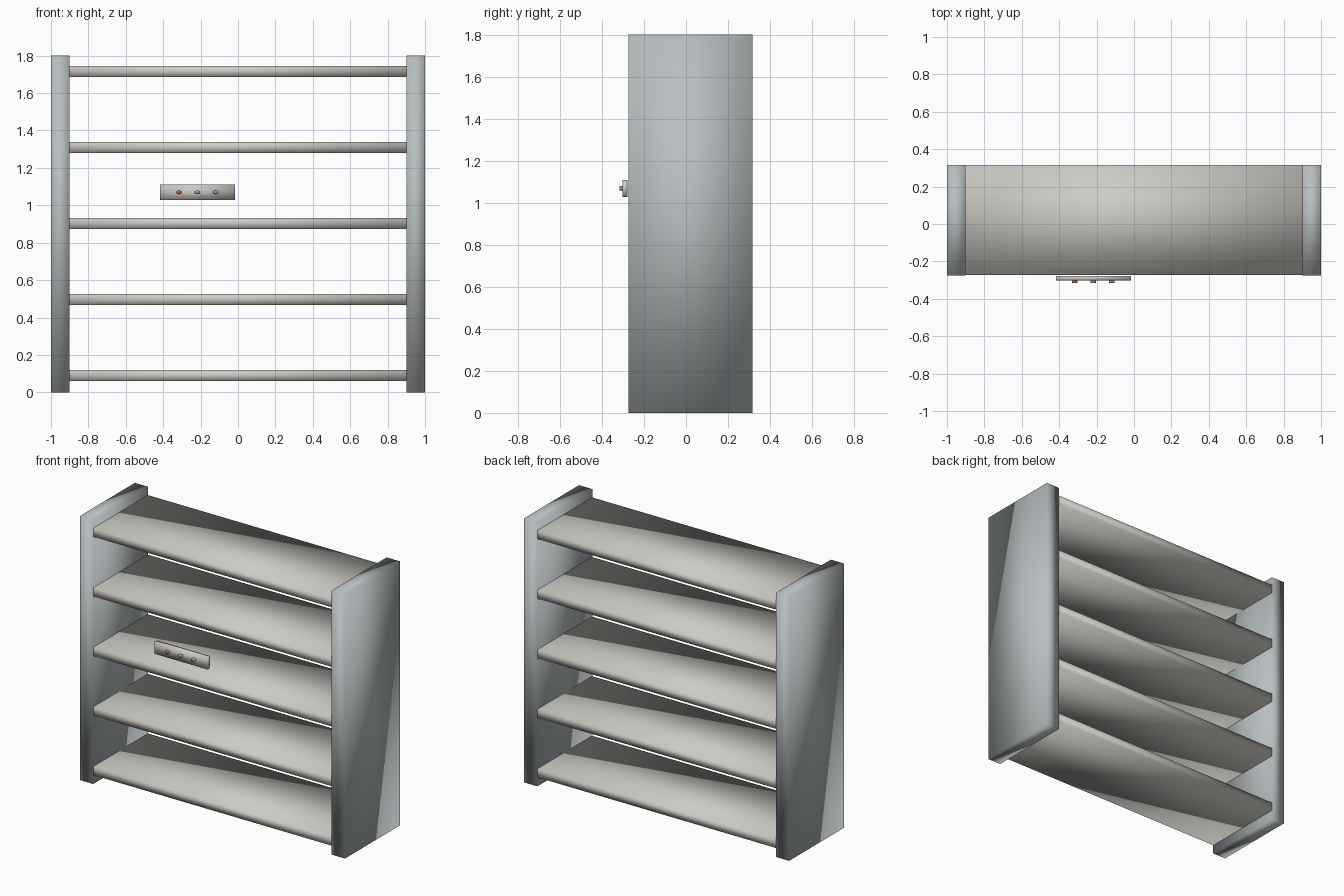
import bpy
import math

if "Cube" in bpy.data.objects:
    bpy.data.objects.remove(bpy.data.objects["Cube"])

FRONT, BACK = -0.275, 0.316      # y limits of the rack body
MID_Y = (FRONT + BACK) / 2
DEPTH = BACK - FRONT


def material(name, rgb):
    mat = bpy.data.materials.new(name)
    mat.diffuse_color = (*rgb, 1.0)
    mat.use_nodes = True
    mat.node_tree.nodes["Principled BSDF"].inputs["Base Color"].default_value = mat.diffuse_color
    return mat


def box(name, centre, size, mat):
    # Boxes are fully smooth shaded, giving soft gradients across the faces
    bpy.ops.mesh.primitive_cube_add(size=1, location=centre)
    obj = bpy.context.object
    obj.name = name
    obj.scale = size
    bpy.ops.object.transform_apply(location=False, rotation=False, scale=True)
    bpy.ops.object.shade_smooth()
    obj.data.materials.append(mat)
    return obj


def button(name, x, mat):
    bpy.ops.mesh.primitive_cylinder_add(vertices=24, radius=1, depth=1,
                                        location=(x, -0.307, 1.07),
                                        rotation=(math.pi / 2, 0, 0))
    obj = bpy.context.object
    obj.name = name
    obj.scale = (0.015, 0.01, 0.018)
    bpy.ops.object.transform_apply(location=False, rotation=True, scale=True)
    bpy.ops.object.shade_smooth()
    obj.data.materials.append(mat)


side_grey = material("side_grey", (0.48, 0.52, 0.53))
shelf_grey = material("shelf_grey", (0.60, 0.59, 0.55))
red = material("button_red", (0.55, 0.15, 0.17))
dark = material("button_grey", (0.35, 0.37, 0.35))

# Upright side panels
for side, x in (("left", -0.95), ("right", 0.95)):
    box(f"{side}_side_panel", (x, MID_Y, 0.901), (0.1, DEPTH, 1.802), side_grey)

# Five shelves running through the side panels, a hair inside their faces
for i in range(5):
    box(f"shelf_{i + 1}", (0, MID_Y, 0.09 + 0.4065 * i),
        (1.998, DEPTH - 0.002, 0.059), shelf_grey)

# Control plate at the front with its row of oval buttons
box("control_plate", (-0.217, -0.29, 1.069), (0.40, 0.024, 0.083), shelf_grey)
for i, mat in enumerate((red, dark, dark)):
    button(f"control_button_{i + 1}", -0.317 + 0.099 * i, mat)
